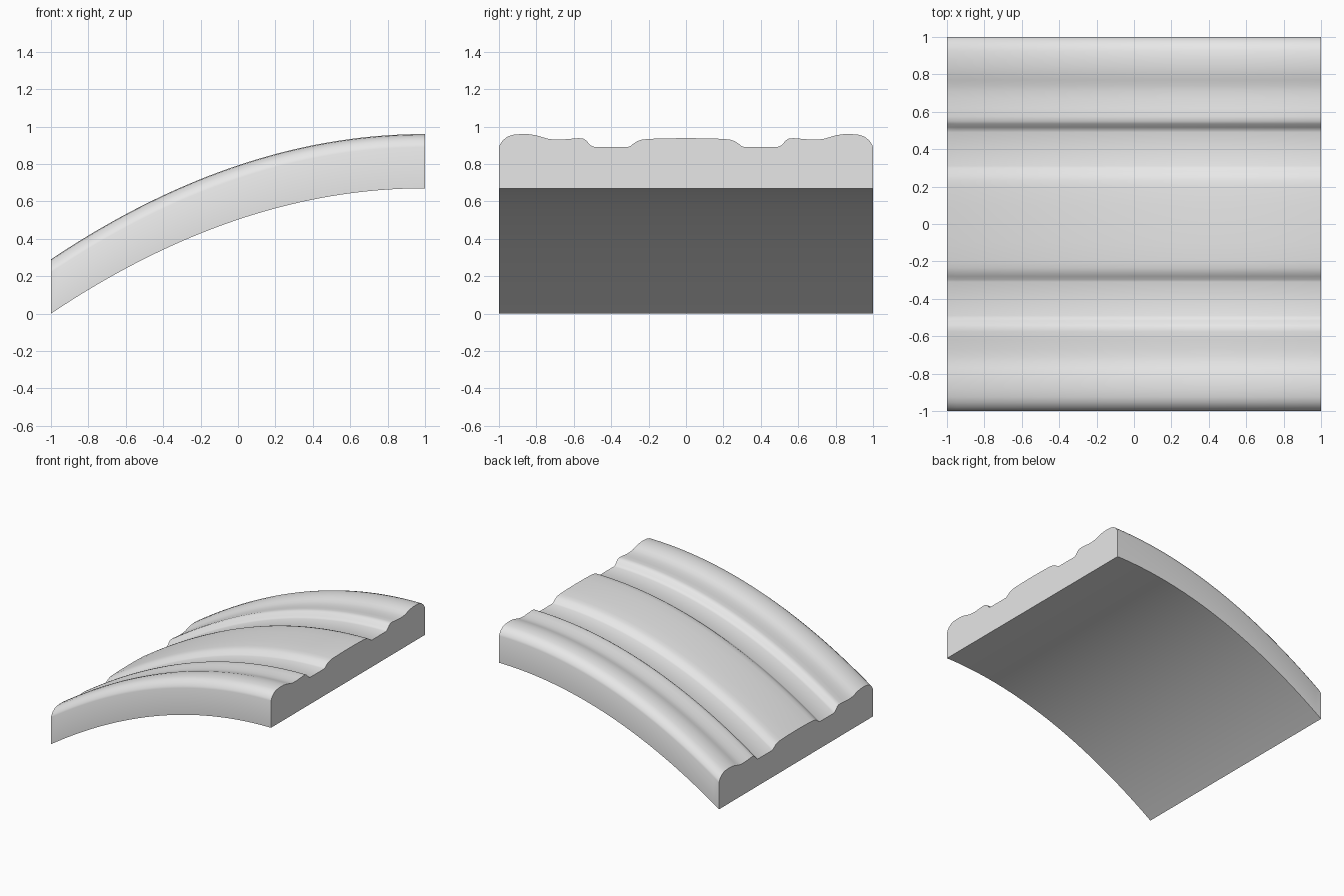
import bpy
import bmesh
import math

if "Cube" in bpy.data.objects:
    bpy.data.objects.remove(bpy.data.objects["Cube"])

RISE = 0.67      # height gained by the arch from low end to high end
STEPS = 40       # segments along the arch

# Left half of the moulded top profile: (y, height above the underside)
HALF = [(-1, 0.22), (-0.994, 0.235), (-0.98, 0.256), (-0.955, 0.276),
        (-0.925, 0.286), (-0.88, 0.29), (-0.84, 0.289), (-0.80, 0.283),
        (-0.77, 0.274), (-0.74, 0.265), (-0.71, 0.261), (-0.67, 0.26),
        (-0.62, 0.264), (-0.575, 0.268), (-0.55, 0.266), (-0.535, 0.257),
        (-0.517, 0.237), (-0.505, 0.226), (-0.49, 0.221), (-0.31, 0.221),
        (-0.297, 0.226), (-0.28, 0.239), (-0.26, 0.252), (-0.235, 0.260),
        (-0.20, 0.264), (-0.10, 0.267)]

# Full closed cross-section, mirrored about y = 0, with a flat underside
profile = ([(-1, 0)] + HALF + [(0, 0.268)]
           + [(-y, z) for y, z in reversed(HALF)] + [(1, 0)])


def arch(x):
    """Underside height: a parabola that levels out at the high end."""
    return RISE * (1 - ((1 - x) / 2) ** 2)


# Sweep the cross-section along the arch
bm = bmesh.new()
rings = []
for i in range(STEPS + 1):
    x = -1 + 2 * i / STEPS
    rings.append([bm.verts.new((x, y, z + arch(x))) for y, z in profile])
n = len(profile)
for a, b in zip(rings, rings[1:]):
    for j in range(n):
        k = (j + 1) % n
        bm.faces.new((a[j], a[k], b[k], b[j]))

# Flat end caps
bm.faces.new(rings[0])
bm.faces.new(rings[-1])
bmesh.ops.recalc_face_normals(bm, faces=bm.faces)

mesh = bpy.data.meshes.new("curved_moulding")
bm.to_mesh(mesh)
bm.free()
moulding = bpy.data.objects.new("curved_moulding", mesh)
bpy.context.collection.objects.link(moulding)

# Single grey material
grey = bpy.data.materials.new("light_grey")
grey.diffuse_color = (0.8, 0.8, 0.8, 1)
grey.use_nodes = True
grey.node_tree.nodes["Principled BSDF"].inputs["Base Color"].default_value = grey.diffuse_color
mesh.materials.append(grey)

# Smooth the mouldings, keep the outer edges sharp
bpy.context.view_layer.objects.active = moulding
moulding.select_set(True)
bpy.ops.object.shade_smooth_by_angle(angle=math.radians(35))
